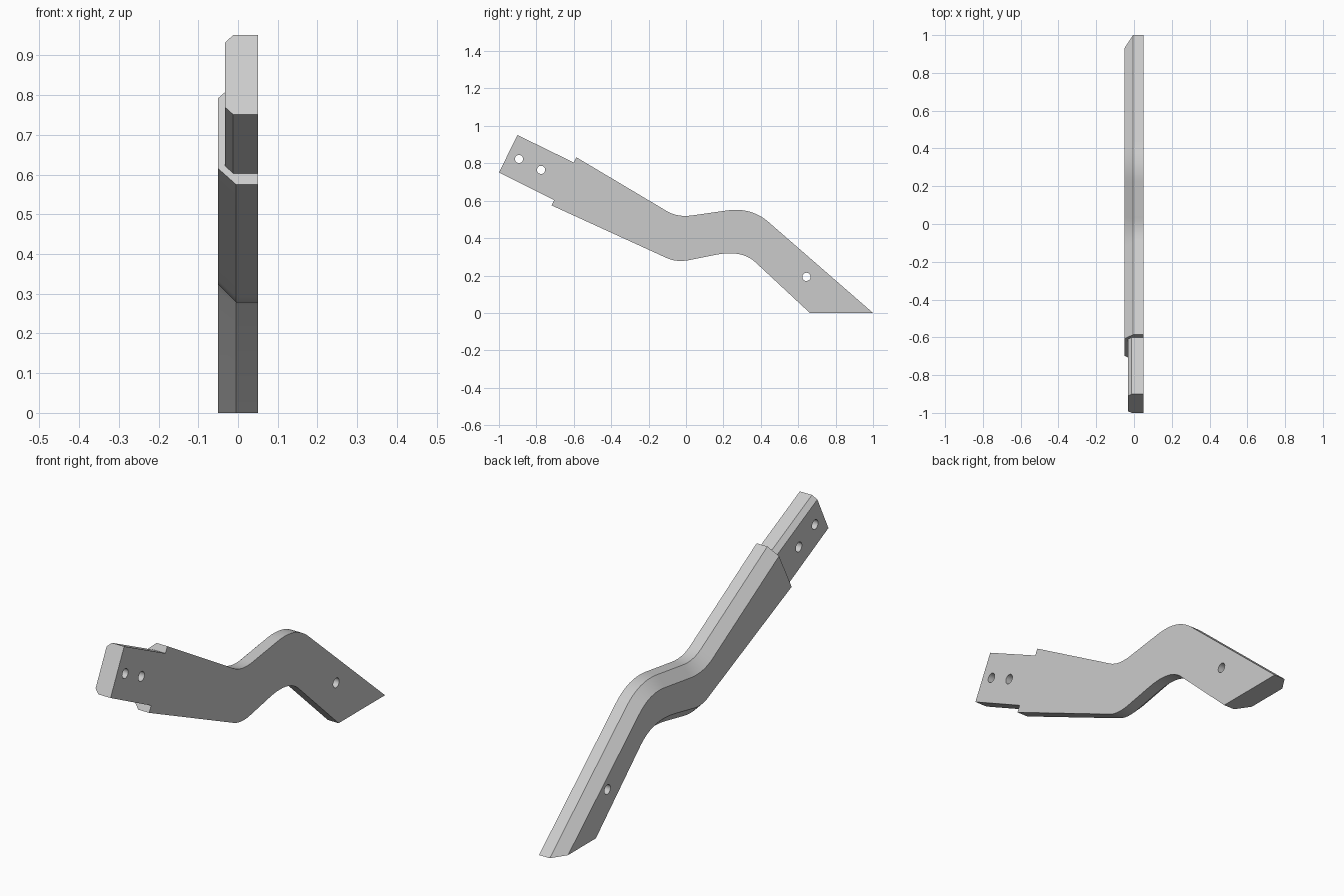
import bpy, bmesh, math
from mathutils import Vector

cube = bpy.data.objects.get("Cube")
if cube:
    bpy.data.objects.remove(cube, do_unlink=True)

# Single flat material
grey = bpy.data.materials.new("light_grey")
grey.use_nodes = True
COLOUR = (0.6, 0.6, 0.6, 1)
grey.diffuse_color = COLOUR
grey.node_tree.nodes["Principled BSDF"].inputs["Base Color"].default_value = COLOUR

SIDE = 0.05      # flat side of the arm


def fillet(a, corner, b, steps=10):
    """Rounded corner from a to b, in the (y, z) plane."""
    a, c, b = Vector(a), Vector(corner), Vector(b)
    ts = [i / steps for i in range(steps + 1)]
    return [a * (1 - t) ** 2 + c * 2 * t * (1 - t) + b * t * t for t in ts]


def inset(rail, other, d, side):
    """Move a rail inward by d, sliding its end points along the end cuts."""
    normals = []
    for p, q in zip(rail, rail[1:]):
        t = (q - p).normalized()
        normals.append(Vector((t.y, -t.x)) * side)
    out = []
    for i, p in enumerate(rail):
        if i in (0, len(rail) - 1):
            n = normals[0 if i == 0 else -1]
            move = (other[i and -1] - p).normalized()
        else:
            n = normals[i]
            move = (normals[i - 1] + n).normalized()
        out.append(p + move * d / move.dot(n))
    return out


def arm_part(name, top, bottom, back, d):
    """Loft a bar between two rails, with chamfers on its back (-x) edges."""
    top, bottom = [Vector(p) for p in top], [Vector(p) for p in bottom]
    layers = [(SIDE, bottom), (SIDE, top), (back + d, top),
              (back, inset(top, bottom, d, 1)),
              (back, inset(bottom, top, d, -1)), (back + d, bottom)]
    bm = bmesh.new()
    rails = [[bm.verts.new((x, p.x, p.y)) for p in pts] for x, pts in layers]
    for i, a in enumerate(rails):
        b = rails[(i + 1) % len(rails)]
        if i in (0, 3):                      # flat sides
            bm.faces.new(a + b[::-1])
        else:                                # edges and chamfers
            for j in range(len(a) - 1):
                bm.faces.new((a[j], a[j + 1], b[j + 1], b[j]))
    for end in (0, -1):                      # end cuts
        bm.faces.new([r[end] for r in rails])
    bmesh.ops.recalc_face_normals(bm, faces=bm.faces[:])
    mesh = bpy.data.meshes.new(name)
    bm.to_mesh(mesh)
    bm.free()
    mesh.materials.append(grey)
    obj = bpy.data.objects.new(name, mesh)
    bpy.context.collection.objects.link(obj)
    return obj


def drill(obj, y, z):
    """Cut a round bolt hole straight through in x."""
    bpy.ops.mesh.primitive_cylinder_add(vertices=32, radius=0.022, depth=0.4,
                                        location=(0, y, z),
                                        rotation=(0, math.pi / 2, 0))
    cutter = bpy.context.object
    cutter.name = "hole_cutter"
    cutter.data.materials.append(grey)
    mod = obj.modifiers.new("bolt_hole", 'BOOLEAN')
    mod.operation, mod.solver, mod.object = 'DIFFERENCE', 'EXACT', cutter
    bpy.context.view_layer.objects.active = obj
    bpy.ops.object.modifier_apply(modifier=mod.name)
    bpy.data.objects.remove(cutter, do_unlink=True)


# Cranked main arm
top = ([(-0.586, 0.832)]
       + fillet((-0.1, 0.543), (-0.045, 0.511), (0.03, 0.521))
       + fillet((0.22, 0.548), (0.348, 0.566), (0.44, 0.487))
       + [(1.0, 0)])
bottom = ([(-0.719, 0.575)]
          + fillet((-0.104, 0.294), (-0.05, 0.269), (0.02, 0.283))
          + fillet((0.16, 0.311), (0.298, 0.338), (0.37, 0.272))
          + [(0.662, 0)])
arm = arm_part("main_arm", top, bottom, -0.05, 0.045)
drill(arm, 0.644, 0.193)

# Thinner tongue at the front end
tongue = arm_part("front_tongue", [(-0.901, 0.951), (-0.6, 0.804)],
                  [(-1.0, 0.751), (-0.704, 0.603)], -0.033, 0.021)
for y, z in ((-0.893, 0.823), (-0.775, 0.765)):
    drill(tongue, y, z)

# Smooth bends and holes, keep hard edges
bpy.ops.object.select_all(action='DESELECT')
for obj in (arm, tongue):
    obj.select_set(True)
bpy.context.view_layer.objects.active = arm
bpy.ops.object.shade_smooth_by_angle(angle=math.radians(30))
